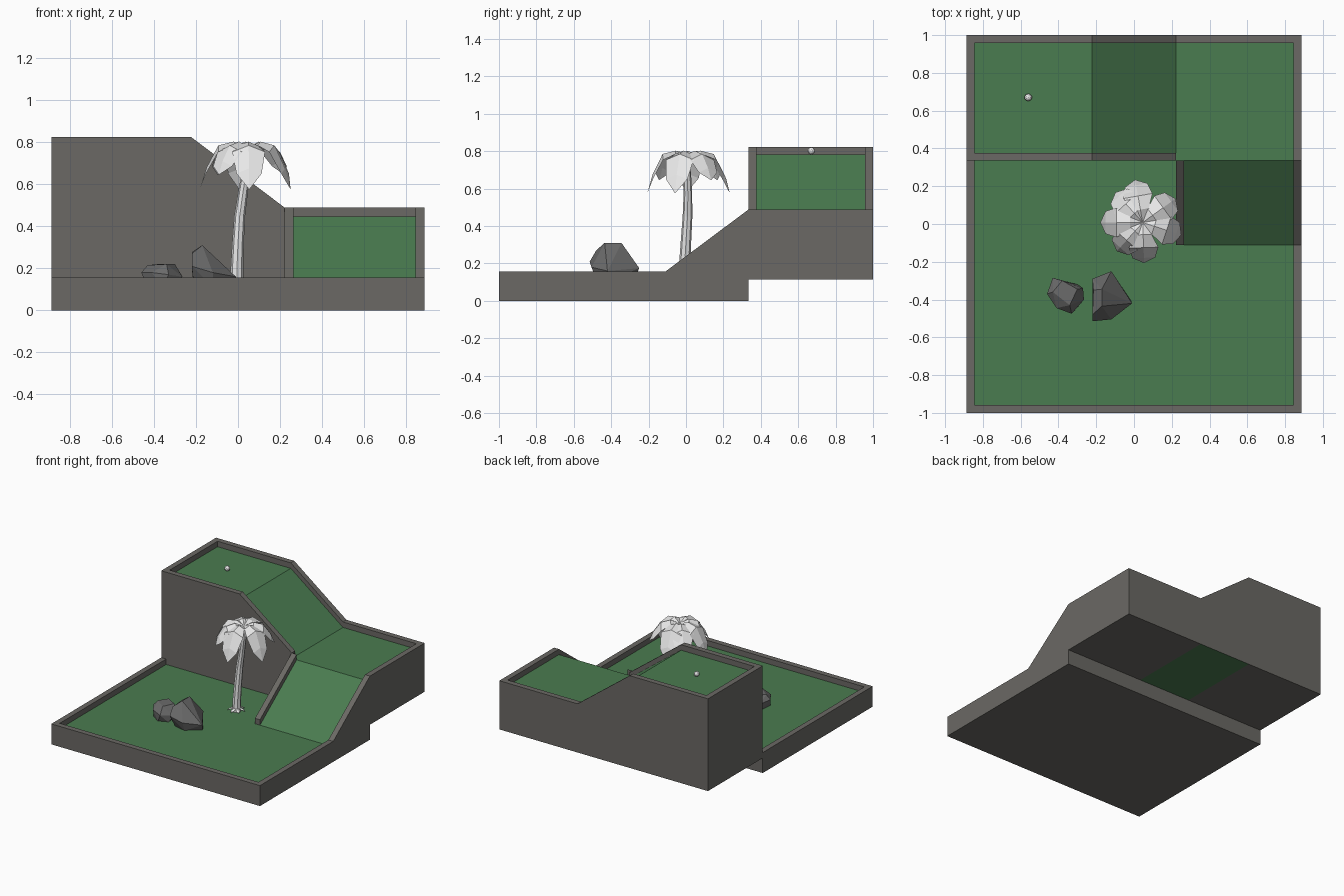
import bpy, bmesh, math
from mathutils import Vector

if "Cube" in bpy.data.objects:
    bpy.data.objects.remove(bpy.data.objects["Cube"])

def mat(name, r, g, b):
    m = bpy.data.materials.new(name)
    m.diffuse_color = (r, g, b, 1)
    m.use_nodes = True
    m.node_tree.nodes["Principled BSDF"].inputs["Base Color"].default_value = m.diffuse_color
    return m

STONE = mat("stone_grey", 0.145, 0.14, 0.128)
TURF = mat("turf_green", 0.068, 0.2, 0.08)
ROCK = mat("rock_grey", 0.145, 0.145, 0.145)
PALE = mat("pale_grey", 0.8, 0.8, 0.8)

def finish(name, bm, mats, rule=None, fix=True):
    if fix:
        bmesh.ops.recalc_face_normals(bm, faces=bm.faces)
    bm.normal_update()
    if rule:
        for f in bm.faces:
            f.material_index = int(rule(f))
    me = bpy.data.meshes.new(name)
    bm.to_mesh(me)
    bm.free()
    for m in mats:
        me.materials.append(m)
    ob = bpy.data.objects.new(name, me)
    bpy.context.collection.objects.link(ob)
    return ob

def prism(name, pts, axis, a, b, mats=(STONE,), rule=None):
    """Extrude a (horizontal, z) profile along x or y from a to b."""
    bm = bmesh.new()
    def ring(t):
        return [bm.verts.new((t, p, z) if axis == "x" else (p, t, z)) for p, z in pts]
    A, B = ring(a), ring(b)
    bm.faces.new(A)
    bm.faces.new(B)
    n = len(pts)
    for i in range(n):
        j = (i + 1) % n
        bm.faces.new((A[i], A[j], B[j], B[i]))
    return finish(name, bm, mats, rule)

def band(low, high):
    return low + high[::-1]

def box(name, x0, x1, y0, y1, z0, z1, mats=(STONE,), rule=None):
    return prism(name, [(x0, z0), (x1, z0), (x1, z1), (x0, z1)], "y", y0, y1, mats, rule)

W, T, S = 0.887, 0.042, 0.222          # half width, rim thickness, slope half length
YM, YR = 0.335, -0.11                  # step wall, ramp start
F0, F1, F2, H = 0.115, 0.447, 0.782, 0.042
up = lambda f: f.normal.z > 0.3

# lower green and its rims
box("lower_green", -W, W, -1, YM, 0, F0, (STONE, TURF), up)
box("lower_front_rim", -W, W, -1, -1 + T, F0, F0 + H)
box("lower_left_rim", -W, -W + T, -1 + T, YM, F0, F0 + H)
box("lower_right_rim", W - T, W, -1 + T, YR, F0, F0 + H)

# upper terrace: high tee, slope, middle landing
floor = [(-W, F2), (-S, F2), (S, F1), (W, F1)]
under = [(W, F0), (S, F0), (-S, F0), (-W, F0)]
prism("upper_terrace", floor + under, "y", YM, 1, (STONE, TURF),
      lambda f: up(f) or (f.normal.z < -0.5 and abs(f.calc_center_median().x) < 0.1))
lift = lambda pts: [(p, z + H) for p, z in pts]
prism("upper_back_rim", band(floor, lift(floor)), "y", 1 - T, 1)
prism("upper_front_rim", band(floor[:3], lift(floor[:3])), "y", YM, YM + T)
box("upper_left_rim", -W, -W + T, YM + T, 1 - T, F2, F2 + H)
box("upper_right_rim", W - T, W, YM, 1 - T, F1, F1 + H)

# ramp down to the lower green
slope = [(YR, F0), (YM, F1)]
prism("ramp", slope + [(YM, F0)], "x", S, W, (STONE, TURF), up)
for side, x in (("left", S), ("right", W - T)):
    prism("ramp_%s_rim" % side, band(slope, lift(slope)), "x", x, x + T)

# rocks: convex hulls of a few corners
def rock(name, pts):
    bm = bmesh.new()
    for p in pts:
        bm.verts.new(p)
    bmesh.ops.convex_hull(bm, input=bm.verts)
    bmesh.ops.dissolve_limit(bm, angle_limit=0.12, verts=bm.verts, edges=bm.edges)
    finish(name, bm, (ROCK,))

rock("large_rock", [
    (-.21, -.46, .11), (-.20, -.31, .11), (-.13, -.28, .11), (-.02, -.40, .11), (-.12, -.48, .11),
    (-.22, -.515, .21), (-.12, -.505, .18), (-.01, -.42, .16), (-.12, -.25, .175), (-.22, -.29, .2),
    (-.22, -.48, .27), (-.17, -.435, .31), (-.17, -.345, .31), (-.215, -.35, .28), (-.10, -.40, .245)])
rock("small_rock", [
    (-.43, -.41, .11), (-.42, -.31, .11), (-.30, -.32, .11), (-.29, -.43, .11), (-.36, -.46, .11),
    (-.46, -.37, .18), (-.43, -.285, .17), (-.27, -.34, .17), (-.265, -.40, .16), (-.33, -.475, .17),
    (-.41, -.445, .18), (-.43, -.36, .215), (-.38, -.30, .22), (-.30, -.345, .22), (-.34, -.43, .22)])

# palm trunk: stacked eight-sided rings along a gentle bend
path = [(-.005, -.01, .11, .032), (-.005, -.007, .2, .03), (0, 0, .32, .028), (.008, .008, .45, .026),
        (.025, .01, .57, .023), (.042, .006, .68, .021), (.048, .005, .77, .012)]
bm = bmesh.new()
rings = [[bm.verts.new((x + r * math.cos(k * math.pi / 4), y + r * math.sin(k * math.pi / 4), z))
          for k in range(8)] for x, y, z, r in path]
for A, B in zip(rings, rings[1:]):
    for k in range(8):
        j = (k + 1) % 8
        bm.faces.new((A[k], A[j], B[j], B[k]))
bm.faces.new(rings[0][::-1])
bm.faces.new(rings[-1])
finish("palm_trunk", bm, (PALE,))

# leaf: folded blade along a centre rib of (radius, height, half width)
def leaf(name, origin, deg, rib, fold=0.4):
    a = math.radians(deg)
    d, s = Vector((math.cos(a), math.sin(a), 0)), Vector((-math.sin(a), math.cos(a), 0))
    bm = bmesh.new()
    rows = []
    for r, z, w in rib:
        c = Vector(origin) + d * r + Vector((0, 0, z))
        rows.append([bm.verts.new(c + s * w * k - Vector((0, 0, fold * w * abs(k)))) for k in (-1, 0, 1)])
    for A, B in zip(rows, rows[1:]):
        for k in (0, 1):
            bm.faces.new((A[k], B[k], B[k + 1], A[k + 1]))
    bmesh.ops.remove_doubles(bm, verts=bm.verts, dist=1e-4)
    finish(name, bm, (PALE,), fix=False)

# crown fronds: (direction, reach, droop of the tip)
fronds = [(100, .23, .2), (36, .215, .13), (-18, .215, .2), (-88, .215, .2),
          (228, .205, .13), (180, .225, .19), (132, .215, .13)]
for i, (deg, L, drop) in enumerate(fronds):
    leaf("palm_frond_%d" % (i + 1), (.046, .008, .775), deg,
         [(0, 0, .008), (.3 * L, .028, .045), (.62 * L, .01, .078), (.87 * L, -.5 * drop, .06), (L, -drop, 0)])

# small splayed blades round the foot of the trunk
for i in range(7):
    leaf("foot_blade_%d" % (i + 1), (-.005, -.01, .118), i * 360 / 7 + 10,
         [(.02, .03, .012), (.045, .022, .014), (.065, .004, 0)])

# ball on the tee
bm = bmesh.new()
bmesh.ops.create_icosphere(bm, subdivisions=2, radius=.02)
bmesh.ops.translate(bm, verts=bm.verts, vec=(-.56, .67, F2 + .02))
finish("ball", bm, (PALE,))
